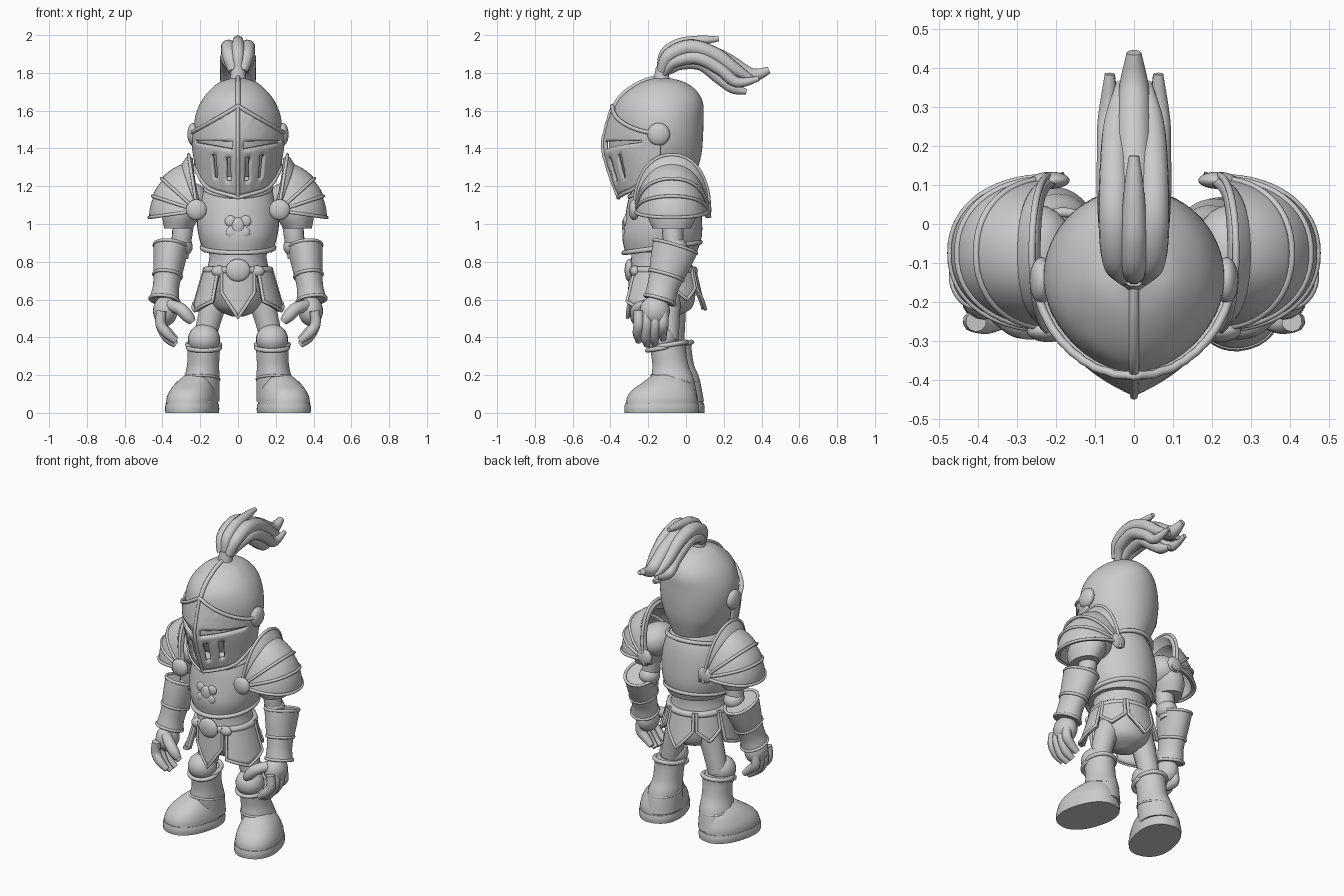
import bpy, bmesh
from math import sin, cos, pi, radians, copysign
from mathutils import Vector, Matrix

if "Cube" in bpy.data.objects:
    bpy.data.objects.remove(bpy.data.objects["Cube"])

steel = bpy.data.materials.new("plain grey steel")
steel.use_nodes = True
GREY = (0.6, 0.6, 0.6, 1)
steel.diffuse_color = GREY
steel.node_tree.nodes["Principled BSDF"].inputs["Base Color"].default_value = GREY

# Backward offset of the right-hand copy: arms are even, the right leg stands back a little
EVEN, STEP = 0.0, 0.03


def finish(name, mesh, mirror=None, thick=0, angle=40):
    if mirror is not None:
        other = mesh.copy()
        other.transform(Matrix.Translation((0, mirror, 0)) @ Matrix.Diagonal((-1, 1, 1, 1)))
        other.flip_normals()
        finish("right_" + name, other, None, thick, angle)
        name = "left_" + name
    mesh.name = name
    ob = bpy.data.objects.new(name, mesh)
    bpy.context.collection.objects.link(ob)
    mesh.materials.clear()
    mesh.materials.append(steel)
    if thick:
        mod = ob.modifiers.new("thickness", 'SOLIDIFY')
        mod.thickness = thick
    bpy.ops.object.select_all(action='DESELECT')
    ob.select_set(True)
    bpy.context.view_layer.objects.active = ob
    bpy.ops.object.shade_smooth_by_angle(angle=radians(angle))


def surface(name, f, nu, nv, closed=False, caps=False, keep=None, **kw):
    """Grid of f(i, j); closed wraps i, caps fills both ends."""
    bm = bmesh.new()
    cols = nu if closed else nu + 1
    vs = [[bm.verts.new(f(i, j)) for i in range(cols)] for j in range(nv + 1)]
    for j in range(nv):
        for i in range(nu):
            if keep is None or keep(i, j):
                k = (i + 1) % cols
                bm.faces.new((vs[j][i], vs[j][k], vs[j + 1][k], vs[j + 1][i]))
    if caps:
        bm.faces.new(vs[0])
        bm.faces.new(vs[-1])
    bmesh.ops.recalc_face_normals(bm, faces=bm.faces)
    mesh = bpy.data.meshes.new(name)
    bm.to_mesh(mesh)
    bm.free()
    finish(name, mesh, **kw)


def spline(rows, n=5):
    """Catmull-Rom interpolation of tuples."""
    rows = [Vector(r) for r in rows]
    out = []
    for i in range(len(rows) - 1):
        p0, p1, p2 = rows[max(i - 1, 0)], rows[i], rows[i + 1]
        p3 = rows[min(i + 2, len(rows) - 1)]
        for s in range(n):
            t = s / n
            out.append(p1 + (p2 - p0) * t / 2 + (p0 * 2 - p1 * 5 + p2 * 4 - p3) * t * t / 2
                       + (p1 * 3 - p0 - p2 * 3 + p3) * t ** 3 / 2)
    return out + [rows[-1]]


def loft(name, rows, square=1.0, turn=None, **kw):
    """Stack of ellipses given as (z, x, y, rx, ry)."""
    rows, n = spline(rows), 40

    def f(i, j):
        z, x, y, rx, ry = rows[j]
        s, c = sin(2 * pi * i / n), cos(2 * pi * i / n)
        p = Vector((x + rx * copysign(abs(s) ** square, s), y - ry * copysign(abs(c) ** square, c), z))
        return turn @ p if turn else p
    surface(name, f, n, len(rows) - 1, closed=True, caps=True, **kw)


def tube(name, pts, radius, taper=None, mirror=None, cyclic=False):
    """Round bar through points, with an optional radius factor per point."""
    cu = bpy.data.curves.new(name, 'CURVE')
    cu.dimensions, cu.bevel_depth, cu.bevel_resolution, cu.use_fill_caps = '3D', radius, 3, True
    rows = [tuple(p) + ((taper[i] if taper else 1),) for i, p in enumerate(pts)]
    rows = rows if len(pts) > 12 else spline(rows, 6)
    sp = cu.splines.new('POLY')
    sp.points.add(len(rows) - 1)
    sp.use_cyclic_u = cyclic
    for p, r in zip(sp.points, rows):
        p.co, p.radius = (r[0], r[1], r[2], 1), r[3]
    tmp = bpy.data.objects.new(name, cu)
    mesh = bpy.data.meshes.new_from_object(tmp)
    bpy.data.objects.remove(tmp)
    finish(name, mesh, mirror, angle=60)


def ball(name, loc, size, mirror=None):
    bm = bmesh.new()
    bmesh.ops.create_uvsphere(bm, u_segments=24, v_segments=16, radius=1,
                              matrix=Matrix.Translation(loc) @ Matrix.Diagonal((*size, 1)))
    mesh = bpy.data.meshes.new(name)
    bm.to_mesh(mesh)
    bm.free()
    finish(name, mesh, mirror)


def ring(z, x, y, rx, ry, tilt=0, n=48):
    """Ellipse of points; tilt raises the front and lowers the back."""
    return [(x + rx * sin(2 * pi * i / n), y - ry * cos(2 * pi * i / n),
             z + tilt * cos(2 * pi * i / n)) for i in range(n)]


def prow(a, rx, yf, yb, z):
    """Helmet outline, keeled at the front and rounder towards the top; a = 0 faces the front."""
    c, yc, keel = cos(a), -0.14, .3 - .18 * min(max((z - 1.45) / .2, 0), 1)
    y = yc - (yc - yf) * ((1 - keel) * c + keel * (1 - abs(sin(a)))) if c > 0 else yc - (yb - yc) * c
    return Vector((rx * sin(a), y, z))


# Helmet skull
skull = spline([(1.25, .15, -.32, .05), (1.36, .205, -.4, .08), (1.46, .23, -.405, .09),
                (1.56, .228, -.393, .092), (1.64, .2, -.368, .09), (1.7, .157, -.315, .06),
                (1.75, .098, -.235, -.005), (1.775, .02, -.16, -.1)])
surface("helmet_skull", lambda i, j: prow(i * pi / 32, skull[j][1], skull[j][2], skull[j][3], skull[j][0]),
        64, len(skull) - 1, closed=True, caps=True)
crest = [(0, r[2] - .002, r[0]) for r in skull if r[0] > 1.6]
tube("helmet_ridge", crest, .013)

# Visor with eye slits and breathing slots
profile = spline([(1.14, .205, -.358), (1.25, .22, -.4), (1.4, .243, -.44), (1.5, .25, -.427), (1.64, .23, -.385)], 10)


def visor_at(a, v):
    s = abs(sin(a))
    low, mid, top = 1.14 + .055 * s + .11 * s ** 8, 1.39 + .045 * s, 1.48 + .145 * (1 - s)
    z = low + (mid - low) * v * 2 if v < .5 else mid + (top - mid) * (v * 2 - 1)
    r = min(profile, key=lambda q: abs(q[0] - z))
    return prow(a, r[1], r[2], 0, z)


def visor_keep(i, j):
    a = abs(-92 + (i + .5) * 184 / 56)
    if j in (10, 11):
        return not 5 < a < 66
    return not (3 <= j <= 7 and any(lo < a < lo + 7 for lo in (9, 28)))


surface("visor", lambda i, j: visor_at(radians(-92 + i * 184 / 56), j / 20), 56, 20, keep=visor_keep, thick=.018)
for name, v in (("visor_brow_trim", 1), ("visor_chin_trim", 0)):
    tube(name, [visor_at(radians(a), v) for a in range(-92, 93, 4)], .011)
tube("visor_keel", [visor_at(0, v / 20) for v in range(21)], .01)
ball("visor_hinge", (.238, -.145, 1.475), (.03, .06, .06), mirror=EVEN)

# Plume
tube("plume_socket", [(0, -.13, 1.75), (0, -.125, 1.83)], .045, [1, .8])
taper = [.8, 1.1, 1.2, 1.1, .95, .45]
tube("plume_top", [(0, -.13, 1.81), (0, -.11, 1.9), (0, -.04, 1.95), (0, .04, 1.967), (0, .11, 1.975), (0, .175, 1.98)],
     .033, [.8, 1, 1, .9, .7, .4])
tube("plume_middle", [(0, -.12, 1.81), (0, -.07, 1.89), (0, .05, 1.92), (0, .2, 1.87), (0, .34, 1.79), (0, .44, 1.815)], .042, taper)
tube("plume_inner", [(.025, -.13, 1.81), (.045, -.09, 1.89), (.05, .02, 1.935), (.05, .15, 1.9), (.045, .26, 1.82), (.03, .36, 1.76)],
     .035, taper, mirror=EVEN)
tube("plume_outer", [(.02, -.12, 1.8), (.05, -.06, 1.86), (.06, .06, 1.88), (.063, .18, 1.82), (.065, .27, 1.75), (.062, .385, 1.77)],
     .03, taper, mirror=EVEN)
tube("plume_under", [(0, -.1, 1.81), (0, -.03, 1.85), (0, .08, 1.85), (0, .17, 1.78), (0, .25, 1.72), (0, .32, 1.7)], .033, taper)

# Breastplate, belly and hips
loft("breastplate", [(1.29, 0, -.1, .11, .11), (1.21, 0, -.11, .165, .165), (1.13, 0, -.115, .2, .19), (1.02, 0, -.12, .217, .205),
                     (.93, 0, -.127, .207, .21), (.85, 0, -.132, .18, .19)])
tube("collar_trim", ring(1.19, 0, -.115, .172, .182, -.045), .013, cyclic=True)
tube("breastplate_trim", ring(.875, 0, -.127, .19, .202, -.028), .013, cyclic=True)
loft("belly_and_hips", [(.9, 0, -.125, .16, .16), (.82, 0, -.13, .152, .16), (.73, 0, -.125, .17, .165),
                        (.63, 0, -.1, .165, .15), (.55, 0, -.09, .12, .115), (.51, 0, -.09, .03, .03)])
tube("belt", ring(.755, 0, -.125, .168, .168), .02, cyclic=True)
ball("chest_relief_centre", (0, -.322, .99), (.035, .018, .045))
ball("chest_relief_upper", (.04, -.318, 1.015), (.03, .015, .03), mirror=EVEN)
ball("chest_relief_lower", (.035, -.322, .955), (.03, .015, .03), mirror=EVEN)
ball("belt_buckle", (0, -.3, .755), (.065, .025, .06))
ball("belt_boss", (.1, -.27, .75), (.04, .025, .03), mirror=EVEN)


# Skirt panels hung from the belt
def panel(name, a0, a1, tip, corner, flare, mirror=None):
    def f(i, j):
        t, v = i / 16, j / 8
        a = radians(a0 + (a1 - a0) * t)
        z = .77 - (.77 - (tip + (corner - tip) * abs(2 * t - 1))) * v
        r = 1 + flare * (.77 - z) / .2
        return (.178 * r * sin(a), -.125 - .178 * r * cos(a), z)
    surface(name, f, 16, 8, thick=.02, mirror=mirror)
    edge = [f(0, j) for j in range(8)] + [f(i, 8) for i in range(17)] + [f(16, j) for j in range(7, -1, -1)]
    tube(name + "_trim", edge, .009, mirror=mirror)


panel("front_tabard", -29, 29, .505, .64, .03)
panel("side_tasset", 36, 102, .54, .59, .33, EVEN)
panel("rear_tasset", 106, 148, .6, .66, .25, EVEN)
panel("back_tabard", 154, 206, .55, .66, .25)


# Pauldrons: plates fanned around a front-to-back pivot
def pauldron(name, f0, f1, r0, r1, d0, d1, thick=.022):
    def f(i, j):
        t, v = radians(-96 + i * 192 / 32), j / 8
        fan, r, d = radians(f0 + (f1 - f0) * v), r0 + (r1 - r0) * v, d0 + (d1 - d0) * v
        c = copysign(abs(cos(t)) ** .92, cos(t))
        return (.215 + r * c * cos(fan), -.075 + d * copysign(abs(sin(t)) ** .92, sin(t)), 1.07 + r * c * sin(fan))
    surface(name, f, 32, 8, thick=thick, mirror=EVEN)
    tube(name + "_trim", [f(i, 8) for i in range(33)], .009, mirror=EVEN)


pauldron("pauldron_flange", 70, 81, .255, .30, .19, .2, .03)
pauldron("pauldron_upper_plate", 75, 42, .26, .255, .185, .19)
pauldron("pauldron_middle_plate", 46, 18, .245, .25, .18, .19)
pauldron("pauldron_lower_plate", 24, -8, .24, .258, .185, .195)
ball("pauldron_front_disc", (.22, -.275, 1.075), (.055, .028, .055), mirror=EVEN)
ball("pauldron_rear_disc", (.215, .112, 1.08), (.05, .022, .05), mirror=EVEN)

# Arms and gauntlets
ball("shoulder", (.25, -.075, 1.12), (.1, .125, .1), mirror=EVEN)
loft("sleeve", [(1.14, .28, -.075, .095, .12), (1.05, .3, -.075, .1, .13), (.975, .315, -.075, .075, .1)], mirror=EVEN)
tube("upper_arm", [(.28, -.07, 1.08), (.295, -.07, .95), (.31, -.06, .82)], .056, [1, 1, .85], mirror=EVEN)
ball("elbow", (.3, -.06, .88), (.06, .065, .055), mirror=EVEN)
lean = Matrix.Translation((.355, -.06, .87)) @ Matrix.Rotation(radians(-17), 4, 'X') @ Matrix.Rotation(radians(-7), 4, 'Y')
for name, rows in (("gauntlet_cuff", [(.01, 0, 0, .094, .122), (-.07, 0, 0, .085, .11), (-.15, 0, 0, .076, .094)]),
                   ("gauntlet_wrist", [(-.14, 0, 0, .074, .092), (-.22, 0, 0, .07, .083), (-.29, 0, .005, .08, .085)])):
    loft(name, rows, turn=lean, mirror=EVEN)
for name, args in (("cuff_trim", (.01, 0, 0, .09, .118)), ("wrist_trim", (-.15, 0, 0, .073, .092)),
                   ("gauntlet_hem", (-.285, 0, .005, .077, .083))):
    tube(name, [lean @ Vector(p) for p in ring(*args)], .009, cyclic=True, mirror=EVEN)
ball("palm", (.385, -.165, .54), (.065, .08, .08), mirror=EVEN)
for k in range(4):
    y = -.25 + k * .043
    drop = (.02, 0, .005, .03)[k]
    tube(f"finger_{k + 1}", [(.405, y, .54), (.41, y, .47), (.375, y - .005, .4 + drop), (.33, y, .36 + drop)],
         .027, [1, 1.05, 1, .65], mirror=EVEN)
tube("thumb", [(.36, -.21, .57), (.305, -.255, .55), (.265, -.265, .51), (.24, -.265, .48)], .032, [1, 1.05, 1, .6], mirror=EVEN)

# Legs and knees
tube("thigh", [(.11, -.1, .63), (.145, -.1, .52), (.18, -.1, .38)], .068, [1.1, 1, .9], mirror=STEP)
ball("knee_cap", (.18, -.135, .39), (.085, .085, .08), mirror=STEP)
tube("knee_cap_trim", ring(.345, .18, -.122, .084, .083, -.015), .012, cyclic=True, mirror=STEP)

# Boots, turned outward
spin = Matrix.Translation((.235, -.1, 0)) @ Matrix.Rotation(radians(15), 4, 'Z') @ Matrix.Translation((-.235, .1, 0))
loft("boot_shaft", [(.37, .182, -.09, .088, .09), (.33, .182, -.093, .086, .093), (.25, .185, -.082, .085, .096),
                    (.18, .192, -.07, .095, .112), (.06, .205, -.055, .108, .12)], mirror=STEP)
tube("boot_top_trim", ring(.36, .182, -.09, .085, .09, -.015), .013, cyclic=True, mirror=STEP)
tube("ankle_trim", ring(.178, .194, -.071, .094, .112, .02), .007, cyclic=True, mirror=STEP)
loft("boot_sole", [(0, .235, -.13, .133, .198), (.025, .235, -.13, .135, .2), (.05, .235, -.13, .131, .196)],
     square=.88, turn=spin, mirror=STEP)
loft("boot_foot", [(.04, .235, -.13, .129, .193), (.08, .235, -.128, .127, .188), (.12, .232, -.12, .115, .168),
                   (.16, .227, -.1, .095, .13), (.2, .212, -.085, .068, .085)], square=.88, turn=spin, mirror=STEP)
tube("toe_band", [spin @ Vector((.235 - .112 * cos(t * pi / 16), -.225, .04 + .103 * sin(t * pi / 16))) for t in range(17)],
     .008, mirror=STEP)
